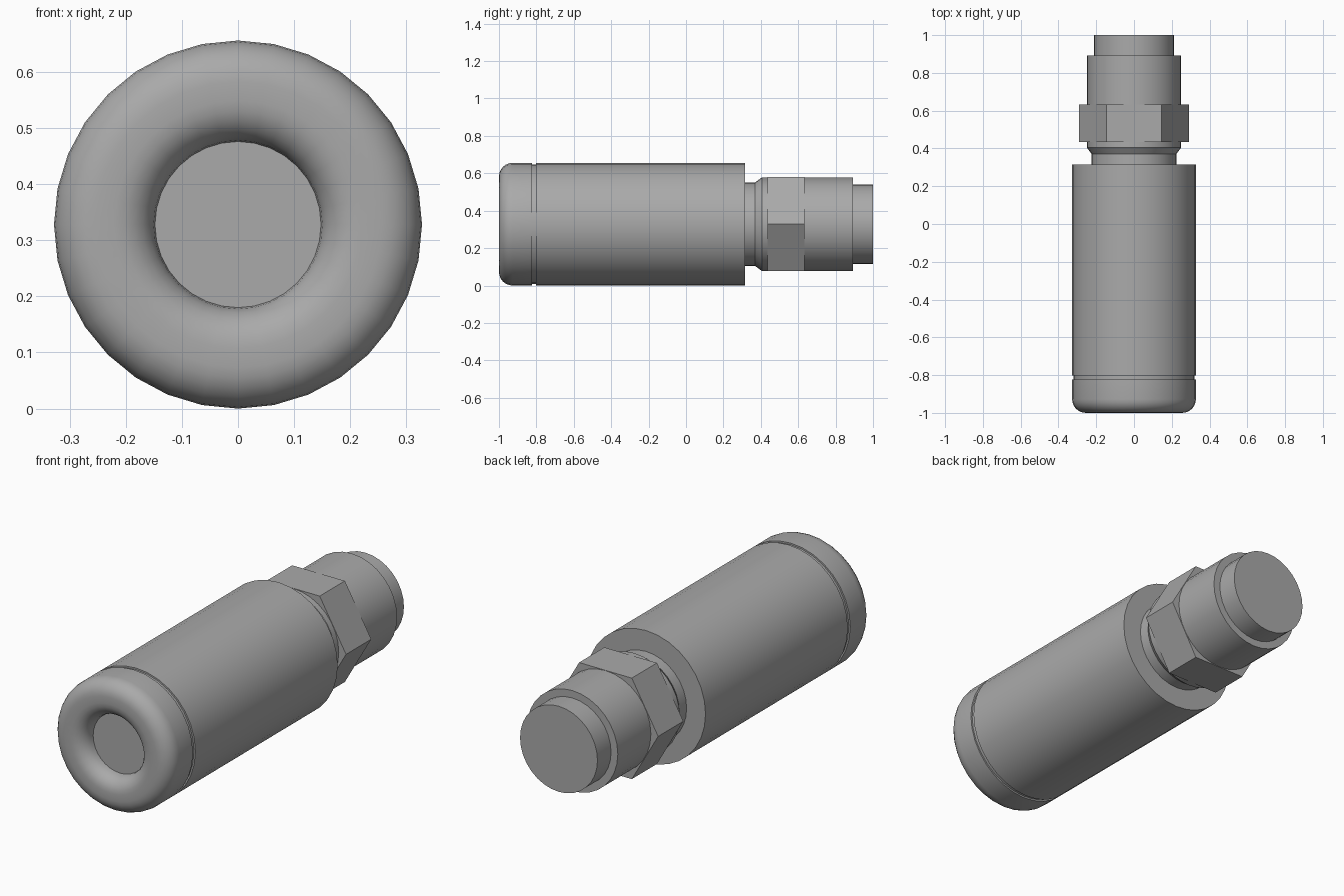
import bpy, bmesh, math

R = 0.328          # main radius, also height of the axis
SIDES = 32

cube = bpy.data.objects.get("Cube")
if cube:
    bpy.data.objects.remove(cube, do_unlink=True)

grey = bpy.data.materials.new("plain_grey")
grey.use_nodes = True
colour = (0.4, 0.4, 0.4, 1)
grey.diffuse_color = colour
grey.node_tree.nodes["Principled BSDF"].inputs["Base Color"].default_value = colour


def lathe(name, profile, sides=SIDES):
    """Revolve (y, radius) points about the long axis and close both ends."""
    bm = bmesh.new()
    rings = []
    for y, r in profile:
        angles = [2 * math.pi * i / sides for i in range(sides)]
        rings.append([bm.verts.new((r * math.cos(a), y, R + r * math.sin(a))) for a in angles])
    for a, b in zip(rings, rings[1:]):
        for i in range(sides):
            j = (i + 1) % sides
            bm.faces.new((a[i], a[j], b[j], b[i]))
    bm.faces.new(rings[0])
    bm.faces.new(rings[-1])
    bmesh.ops.recalc_face_normals(bm, faces=bm.faces)
    mesh = bpy.data.meshes.new(name)
    bm.to_mesh(mesh)
    bm.free()
    mesh.materials.append(grey)
    obj = bpy.data.objects.new(name, mesh)
    bpy.context.collection.objects.link(obj)
    bpy.ops.object.select_all(action="DESELECT")
    obj.select_set(True)
    bpy.context.view_layer.objects.active = obj
    bpy.ops.object.shade_smooth_by_angle(angle=math.radians(30))
    return obj


def arc(y, r, radius, start, end, steps=6):
    """Points of a rounded corner centred on (y, r)."""
    result = []
    for i in range(steps + 1):
        a = math.radians(start + (end - start) * i / steps)
        result.append((y - radius * math.sin(a), r + radius * math.cos(a)))
    return result


# Rounded cap with a dished, flat-bottomed recess
ROUND = 0.073
cap = arc(ROUND - 1, 0.148 + ROUND, ROUND, 180, 90) + arc(ROUND - 1, R - ROUND, ROUND, 90, 0)
lathe("end_cap", cap + [(-0.823, R)])

# Shallow groove between cap and body
lathe("groove", [(-0.83, R - 0.008), (-0.79, R - 0.008)])

# Main barrel
lathe("body", [(-0.803, R), (0.315, R)])

# Neck flaring out to the threaded fitting
lathe("neck_and_fitting", [(0.3, 0.224), (0.37, 0.224), (0.405, 0.25), (0.893, 0.25)])

# Hexagonal nut with flats on top and bottom
lathe("hex_nut", [(0.435, 0.29), (0.633, 0.29)], 6)

# Reduced end plug
lathe("end_plug", [(0.88, 0.213), (1.0, 0.213)])
